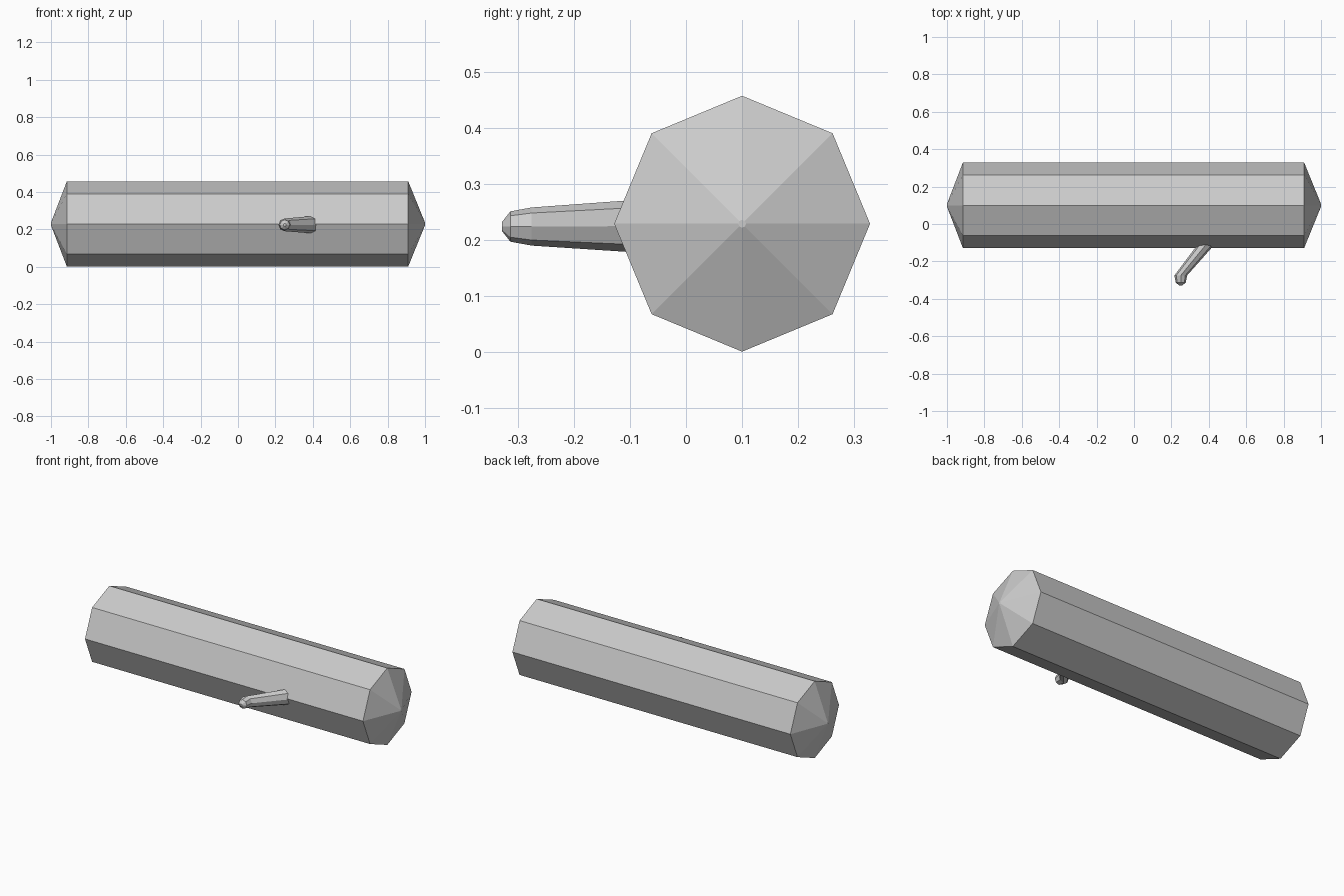
import bpy, bmesh, math

if "Cube" in bpy.data.objects:
    bpy.data.objects.remove(bpy.data.objects["Cube"])

SIDES = 8

def ringed_solid(name, rings, axis):
    """Loft octagonal rings; each ring is (centre xyz, radius), lying square to axis x or y."""
    bm = bmesh.new()
    loops = []
    for (x, y, z), r in rings:
        loop = []
        for i in range(SIDES):
            a = 2 * math.pi * i / SIDES
            u, v = r * math.cos(a), r * math.sin(a)
            co = (x, y + u, z + v) if axis == 'x' else (x + u, y, z + v)
            loop.append(bm.verts.new(co))
        loops.append(loop)
    for a, b in zip(loops, loops[1:]):
        for i in range(SIDES):
            j = (i + 1) % SIDES
            bm.faces.new((a[i], a[j], b[j], b[i]))
    bm.faces.new(loops[0])
    bm.faces.new(loops[-1])
    bmesh.ops.recalc_face_normals(bm, faces=bm.faces)
    mesh = bpy.data.meshes.new(name)
    bm.to_mesh(mesh)
    bm.free()
    obj = bpy.data.objects.new(name, mesh)
    bpy.context.collection.objects.link(obj)
    return obj

# Main trunk with shallow pointed ends
trunk = [(-1.0, 0.007), (-0.915, 0.228), (0.91, 0.228), (1.0, 0.007)]
ringed_solid("log_trunk", [((x, 0.1, 0.229), r) for x, r in trunk], 'x')

# Slanted branch stub, rooted inside the trunk, with a rounded tip
ringed_solid("branch_stub", [
    ((0.475, 0.0, 0.225), 0.053),
    ((0.25, -0.275, 0.224), 0.034),
    ((0.25, -0.313, 0.224), 0.027),
    ((0.25, -0.328, 0.224), 0.008),
], 'y')
